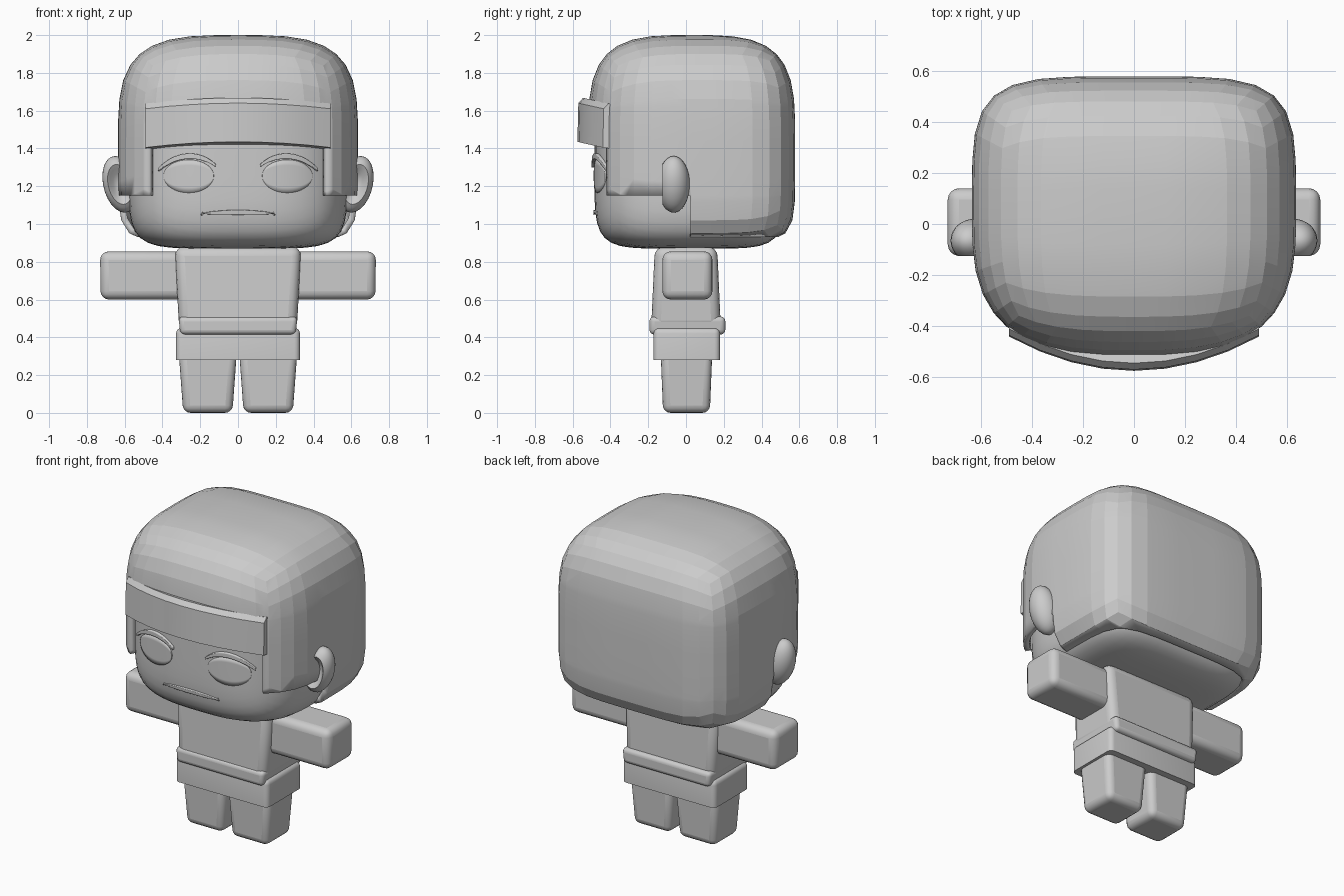
import bpy, bmesh, math
from mathutils import Vector

if "Cube" in bpy.data.objects:
    bpy.data.objects.remove(bpy.data.objects["Cube"])

grey = bpy.data.materials.new("light_grey")
grey.diffuse_color = (0.6, 0.6, 0.6, 1)
grey.use_nodes = True
grey.node_tree.nodes["Principled BSDF"].inputs["Base Color"].default_value = grey.diffuse_color


def finish(name, bm, smooth=40, mirror=False, bevel=0, shell=0, offset=-1):
    bmesh.ops.recalc_face_normals(bm, faces=bm.faces)
    me = bpy.data.meshes.new(name)
    bm.to_mesh(me)
    bm.free()
    ob = bpy.data.objects.new(name, me)
    bpy.context.collection.objects.link(ob)
    me.materials.append(grey)
    if shell:
        m = ob.modifiers.new("shell", 'SOLIDIFY')
        m.thickness, m.offset = shell, offset
    if bevel:
        m = ob.modifiers.new("round", 'BEVEL')
        m.width, m.segments, m.limit_method = bevel, 4, 'ANGLE'
    if mirror:
        m = ob.modifiers.new("mirror", 'MIRROR')
        m.use_mirror_merge = False
    if smooth:
        bpy.context.view_layer.objects.active = ob
        ob.select_set(True)
        bpy.ops.object.shade_smooth_by_angle(angle=math.radians(smooth))
        ob.select_set(False)
    return ob


def block(name, lo, hi, bottom=(1, 1), bevel=0.05, mirror=False, flat_bottom=False):
    """Rounded box; bottom scales the lower face in x and y."""
    bm = bmesh.new()
    bmesh.ops.create_cube(bm, size=1)
    lo, hi = Vector(lo), Vector(hi)
    mid, size = (lo + hi) / 2, hi - lo
    for v in bm.verts:
        s = bottom if v.co.z < 0 else (1, 1)
        v.co = mid + Vector((v.co.x * size.x * s[0], v.co.y * size.y * s[1], v.co.z * size.z))
    if flat_bottom:
        edges = [e for e in bm.edges if max(v.co.z for v in e.verts) > mid.z]
        bmesh.ops.bevel(bm, geom=edges, offset=bevel, segments=4, profile=0.5, affect='EDGES')
        bevel = 0
    return finish(name, bm, mirror=mirror, bevel=bevel)


# Head-like forms: boxy ellipsoids with separate front/back and top/bottom roundness
HEAD = dict(c=(0, 0.02, 1.38), h=(0.58, 0.505, 0.51), up=0.48, front=2.9, back=4.7, top=3.5, low=6)
HAIR = dict(c=(0, 0.03, 1.44), h=(0.635, 0.548, 0.54), up=0.56, front=2.9, back=4.7, top=3.5, low=7)


def boxy(s, cuts):
    bm = bmesh.new()
    bmesh.ops.create_cube(bm, size=2)
    bmesh.ops.subdivide_edges(bm, edges=bm.edges[:], cuts=cuts, use_grid_fill=True)
    for v in bm.verts:
        x, y, z = v.co
        a = s["front"] if y < 0 else s["back"]
        c = s["top"] if z > 0 else s["low"]
        r = ((abs(x)**a + abs(y)**a)**(c / a) + abs(z)**c)**(1 / c)
        hz = s["up"] if z > 0 else s["h"][2]
        v.co = Vector(s["c"]) + Vector((x * s["h"][0], y * s["h"][1], z * hz)) / r
    return bm


def face_y(x, z):
    """Front surface of the head at x, z."""
    s = HEAD
    dz = z - s["c"][2]
    c = s["top"] if dz > 0 else s["low"]
    k = abs(dz / (s["up"] if dz > 0 else s["h"][2]))
    ring = (1 - k**c)**(s["front"] / c)
    return s["c"][1] - s["h"][1] * max(ring - abs(x / s["h"][0])**s["front"], 0)**(1 / s["front"])


finish("head", boxy(HEAD, 15))

# Hair cap, cut open at the face and stepped at the sides
bm = boxy(HAIR, 9)
FACE_X, FACE_Z, SIDE_Z, NAPE_Z, SIDE_Y = 0.47, 1.62, 1.15, 0.93, 0.02
for co, no in (((FACE_X, 0, 0), (1, 0, 0)), ((-FACE_X, 0, 0), (1, 0, 0)), ((0, SIDE_Y, 0), (0, 1, 0)),
               ((0, 0, FACE_Z), (0, 0, 1)), ((0, 0, SIDE_Z), (0, 0, 1)), ((0, 0, NAPE_Z), (0, 0, 1))):
    bmesh.ops.bisect_plane(bm, geom=bm.verts[:] + bm.edges[:] + bm.faces[:], plane_co=co, plane_no=no)
drop = []
for f in bm.faces:
    p = f.calc_center_median()
    front = p.y < SIDE_Y
    if p.z < NAPE_Z or (front and p.z < SIDE_Z) or (front and abs(p.x) < FACE_X and p.z < FACE_Z):
        drop.append(f)
bmesh.ops.delete(bm, geom=drop, context='FACES')
finish("hair", bm, smooth=8, shell=0.035)

# Curved fringe
bm = bmesh.new()
rings = []
for i in range(9):
    x = -0.49 + 0.98 * i / 8
    f, d = -0.575 + 0.56 * x * x, -0.03 * (x / 0.49)**2
    rings.append([bm.verts.new((x, f + y, z + d)) for y, z in
                  ((0, 1.435), (0.005, 1.64), (0.03, 1.668), (0.10, 1.65), (0.10, 1.42))])
for a, b in zip(rings, rings[1:]):
    for j in range(5):
        k = (j + 1) % 5
        bm.faces.new((a[j], a[k], b[k], b[j]))
bm.faces.new(rings[0])
bm.faces.new(rings[-1])
finish("fringe", bm, smooth=15)


def face_patch(name, cx, rx, low, high, thick, mirror):
    """Thin plate following the face between two edge curves of t in -1..1."""
    bm = bmesh.new()
    n, rows, cols = 20, 6, []
    for i in range(n + 1):
        t = -math.cos(math.pi * (0.02 + 0.96 * i / n))
        x = cx + rx * t
        zs = [low(t) + (high(t) - low(t)) * j / rows for j in range(rows + 1)]
        cols.append([bm.verts.new((x, face_y(x, z), z)) for z in zs])
    for a, b in zip(cols, cols[1:]):
        for j in range(rows):
            bm.faces.new((a[j], b[j], b[j + 1], a[j + 1]))
    finish(name, bm, mirror=mirror, shell=thick, offset=0)


def arc(t):
    return math.sqrt(max(1 - t * t, 0))


face_patch("eye", 0.26, 0.132, lambda t: 1.255 - 0.09 * arc(t), lambda t: 1.255 + 0.085 * arc(t), 0.012, True)
face_patch("eyelash", 0.265, 0.15, lambda t: 1.345 - 0.01 * t - 0.05 * t * t - 0.005 * t**4,
           lambda t: 1.373 - 0.01 * t - 0.06 * t * t - 0.008 * t**4, 0.034, True)
face_patch("mouth", 0, 0.195, lambda t: 1.05 + 0.004 * t * t, lambda t: 1.05 + 0.024 * arc(t), 0.02, False)

# Ears: flattened domes with a hollowed front
bm = bmesh.new()
bmesh.ops.create_uvsphere(bm, u_segments=24, v_segments=16, radius=1)
for v in bm.verts:
    x, z, y = v.co
    if y < -0.75:
        y = -1.5 - 1.6 * y - 0.45
        y = max(y, -0.75) if y > -0.75 else y
        y = -0.75 + (abs(v.co.z) - 0.75) * 2.6
    v.co = (0.625 + 0.09 * x + 0.025 * z, -0.065 + 0.085 * y, 1.21 + 0.15 * z)
finish("ear", bm, mirror=True)

# Body
block("shirt", (-0.335, -0.165, 0.44), (0.335, 0.165, 0.88), bottom=(0.93, 1.12), bevel=0.05)
block("shirt_hem", (-0.315, -0.193, 0.415), (0.315, 0.208, 0.51), bottom=(0.97, 1), bevel=0.025)
block("arm", (0.27, -0.125, 0.6), (0.73, 0.14, 0.855), bottom=(0.99, 1), bevel=0.045, mirror=True)
block("shorts", (-0.328, -0.172, 0.28), (0.328, 0.18, 0.45), bevel=0.03, flat_bottom=True)
block("leg", (0.005, -0.135, 0.005), (0.315, 0.14, 0.34), bottom=(0.84, 0.9), bevel=0.04, mirror=True)

# Rest the feet on the ground
for ob in bpy.data.objects:
    if ob.name == "leg":
        for v in ob.data.vertices:
            if v.co.z < 0.1:
                v.co.z = 0
